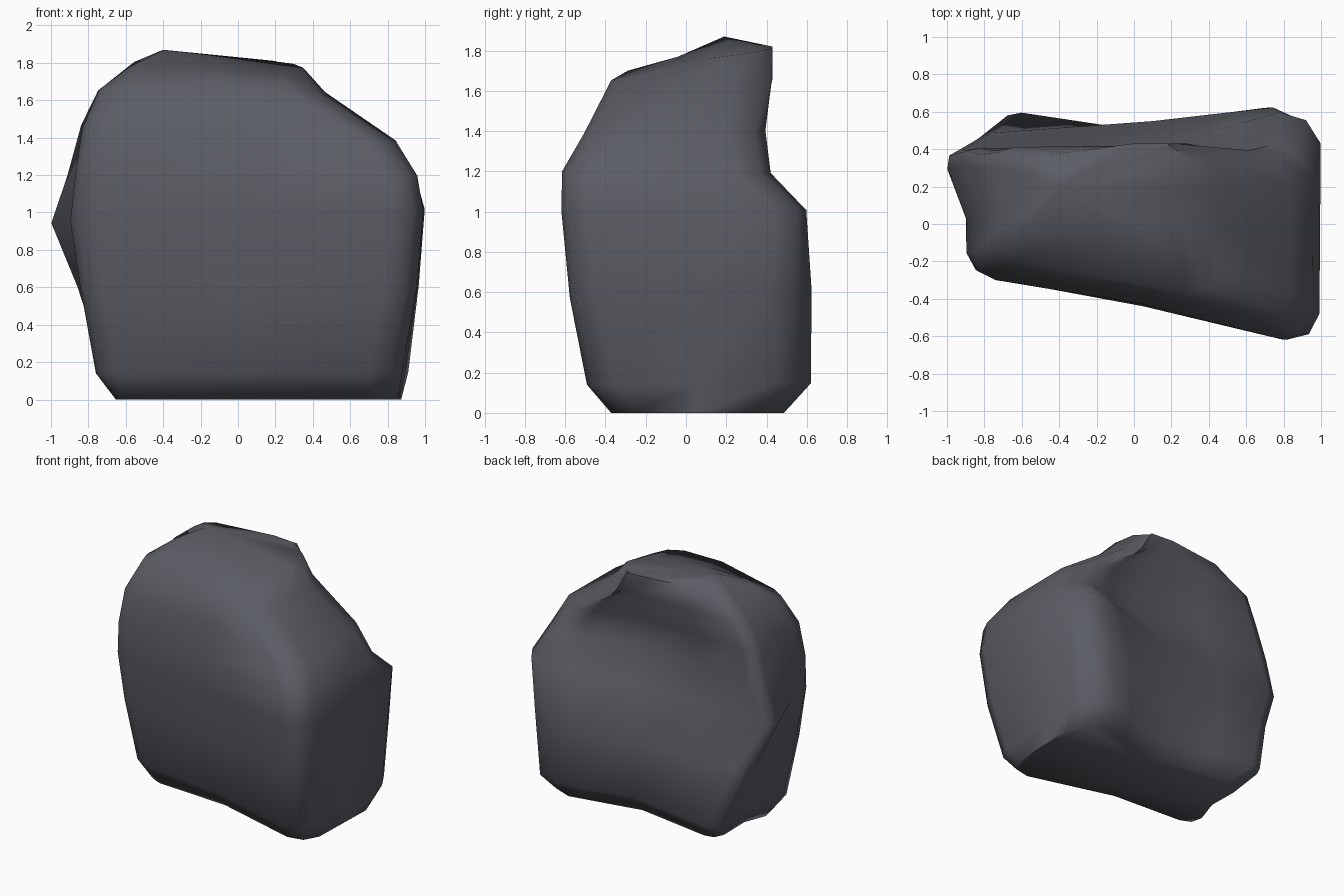
import bpy, bmesh, math
from mathutils import Vector

if "Cube" in bpy.data.objects:
    bpy.data.objects.remove(bpy.data.objects["Cube"])

# Each level: front-left, front middle, front-right, back-right, back hollow, back-left
levels = [
    [(-.67, -.15, 0), (.02, -.19, 0), (.85, -.42, 0), (.88, .53, 0), (.1, .38, 0), (-.58, .49, 0)],
    [(-.77, -.19, .14), (.0, -.30, .14), (.87, -.54, .14), (.92, .67, .15), (.1, .49, .14), (-.70, .61, .14)],
    [(-.84, -.24, .60), (.05, -.40, .58), (.95, -.62, .57), (.97, .65, .62), (.1, .55, .60), (-.86, .48, .60)],
    [(-.87, -.27, .96), (.05, -.44, 1.0), (.99, -.66, 1.0), (1.0, .66, 1.02), (.15, .42, .97), (-1.02, .39, .94)],
    [(-.86, -.28, 1.20), (.05, -.43, 1.2), (.96, -.66, 1.20), (.95, .48, 1.18), (.2, .28, 1.22), (-.92, .42, 1.20)],
    [(-.83, -.25, 1.45), (.02, -.38, 1.46), (.85, -.54, 1.37), (.84, .44, 1.39), (.2, .31, 1.43), (-.84, .40, 1.47)],
    [(-.74, -.16, 1.66), (-.1, -.29, 1.70), (.45, -.41, 1.63), (.47, .44, 1.65), (.1, .42, 1.67), (-.75, .41, 1.65)],
    [(-.60, -.05, 1.76), (-.15, -.04, 1.77), (.29, -.06, 1.74), (.40, .43, 1.80), (0, .43, 1.82), (-.54, .36, 1.82)],
]

def ring(pts):
    """Round the four corners; add middles on both sides and along the back."""
    fl, fm, fr, br, mid, bl = [Vector(p) for p in pts]
    out = []

    def corner(p, a, b, d, w):
        u = (a - p).normalized() * d
        v = (b - p).normalized() * d
        out.extend([p + u, p + (u + v) * w, p + v])

    corner(fl, bl, fm, .12, .26)
    out.append(fm)
    corner(fr, fm, br, .18, .32)
    out.append((fr + br) / 2)
    corner(br, fr, mid, .23, .36)
    out.extend([(br + mid) / 2, mid, (mid + bl) / 2])
    corner(bl, mid, fl, .1, .26)
    out.append(fl.lerp(bl, .45) + Vector((.04, 0, 0)))
    return out

# Boulder: loft the rings, flat base, shallow peaked top
bm = bmesh.new()
rings = [[bm.verts.new(p) for p in ring(l)] for l in levels]
n = len(rings[0])
for a, b in zip(rings, rings[1:]):
    for i in range(n):
        j = (i + 1) % n
        bm.faces.new((a[i], a[j], b[j], b[i]))
bm.faces.new(rings[0][::-1])
peak = bm.verts.new((-.40, .19, 1.87))
for i in range(n):
    bm.faces.new((rings[-1][i], rings[-1][(i + 1) % n], peak))
bmesh.ops.recalc_face_normals(bm, faces=bm.faces[:])

mesh = bpy.data.meshes.new("boulder")
bm.to_mesh(mesh)
bm.free()
obj = bpy.data.objects.new("boulder", mesh)
bpy.context.collection.objects.link(obj)

# Dark slate stone
mat = bpy.data.materials.new("slate_grey")
mat.diffuse_color = (.105, .11, .13, 1)
mat.use_nodes = True
mat.node_tree.nodes["Principled BSDF"].inputs["Base Color"].default_value = mat.diffuse_color
mesh.materials.append(mat)

bpy.context.view_layer.objects.active = obj
obj.select_set(True)
bpy.ops.object.shade_smooth_by_angle(angle=math.radians(70))
